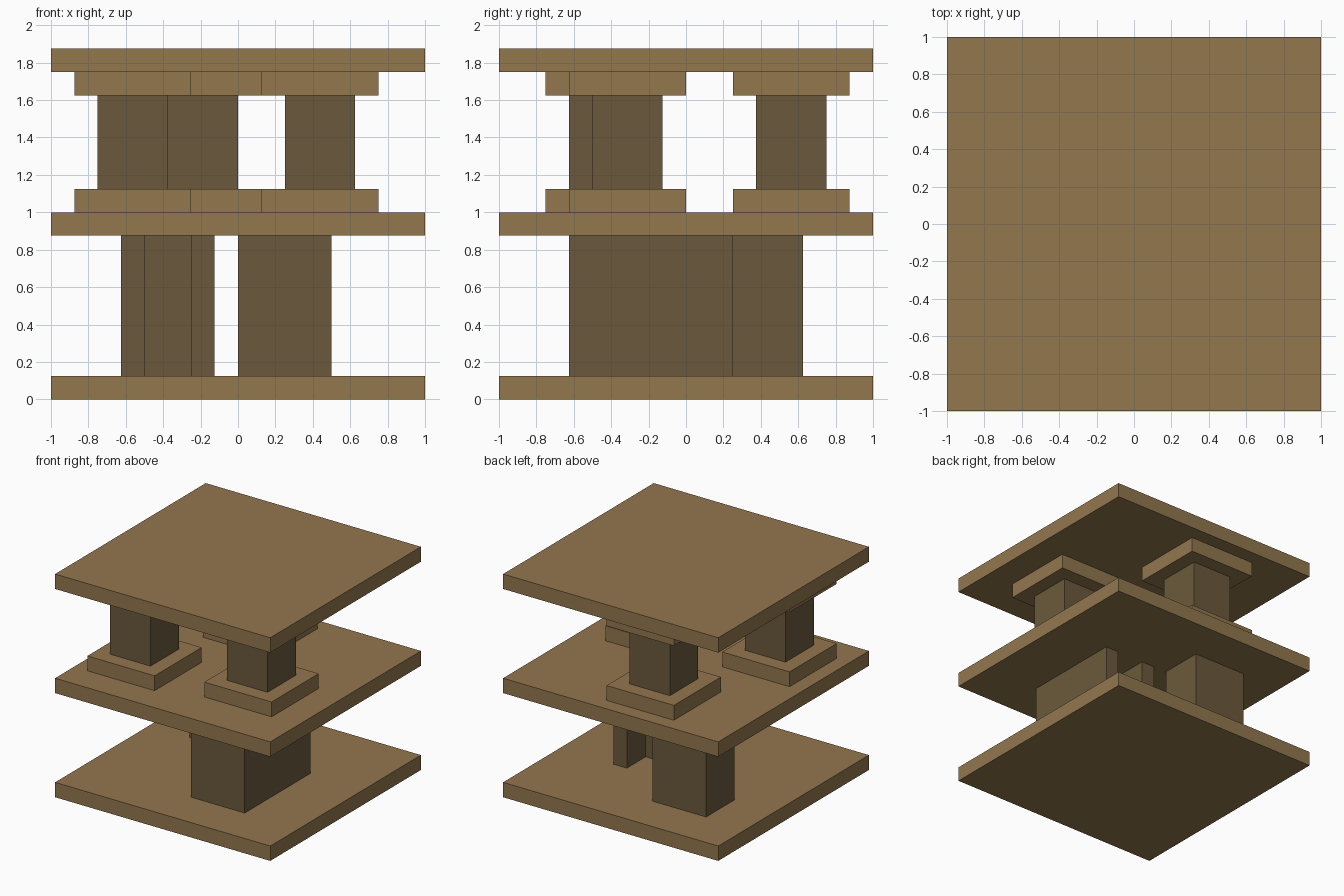
import bpy
import bmesh

U = 0.125  # module size shared by every part

cube = bpy.data.objects.get("Cube")
if cube:
    bpy.data.objects.remove(cube, do_unlink=True)


def make_material(name, rgb):
    mat = bpy.data.materials.new(name)
    mat.use_nodes = True
    mat.diffuse_color = (*rgb, 1)
    bsdf = mat.node_tree.nodes["Principled BSDF"]
    bsdf.inputs["Base Color"].default_value = (*rgb, 1)
    bsdf.inputs["Roughness"].default_value = 0.9
    return mat


light_wood = make_material("light_wood", (0.288, 0.184, 0.076))
dark_wood = make_material("dark_wood", (0.147, 0.102, 0.045))


def prism(name, outline, z0, z1, mat):
    """Extrude a counter-clockwise outline, given in modules."""
    bm = bmesh.new()
    face = bm.faces.new([bm.verts.new((x * U, y * U, z0 * U)) for x, y in outline])
    top = bmesh.ops.extrude_face_region(bm, geom=[face])["geom"]
    verts = [v for v in top if isinstance(v, bmesh.types.BMVert)]
    bmesh.ops.translate(bm, verts=verts, vec=(0, 0, (z1 - z0) * U))
    bmesh.ops.recalc_face_normals(bm, faces=bm.faces)
    mesh = bpy.data.meshes.new(name)
    bm.to_mesh(mesh)
    bm.free()
    mesh.materials.append(mat)
    obj = bpy.data.objects.new(name, mesh)
    bpy.context.collection.objects.link(obj)
    return obj


def rect(x0, y0, x1, y1):
    return [(x0, y0), (x1, y0), (x1, y1), (x0, y1)]


def notched(x0, x1, y_back, y_open):
    """U-shaped plan with one-module walls and a two-module deep recess."""
    step = 1 if y_open > y_back else -1
    inner = y_open - 2 * step
    return [(x0, y_back), (x1, y_back), (x1, y_open), (x1 - 1, y_open),
            (x1 - 1, inner), (x0 + 1, inner), (x0 + 1, y_open), (x0, y_open)]


# Three square decks
for name, z in (("bottom_deck", 0), ("middle_deck", 7), ("top_deck", 14)):
    prism(name, rect(-8, -8, 8, 8), z, z + 1, light_wood)

# Lower supports, with recesses facing each other
prism("lower_front_support", notched(0, 4, -5, 2), 1, 7, dark_wood)
prism("lower_back_support", notched(-5, -1, 5, 2), 1, 7, dark_wood)

# Upper columns, each with a wider base and capital
for name, x, y in (("right", -6, -5), ("left", 2, -4), ("back", -3, 3)):
    prism(name + "_column", rect(x, y, x + 3, y + 3), 9, 13, dark_wood)
    plate = rect(x - 1, y - 1, x + 4, y + 4)
    prism(name + "_column_base", plate, 8, 9, light_wood)
    prism(name + "_column_capital", plate, 13, 14, light_wood)
